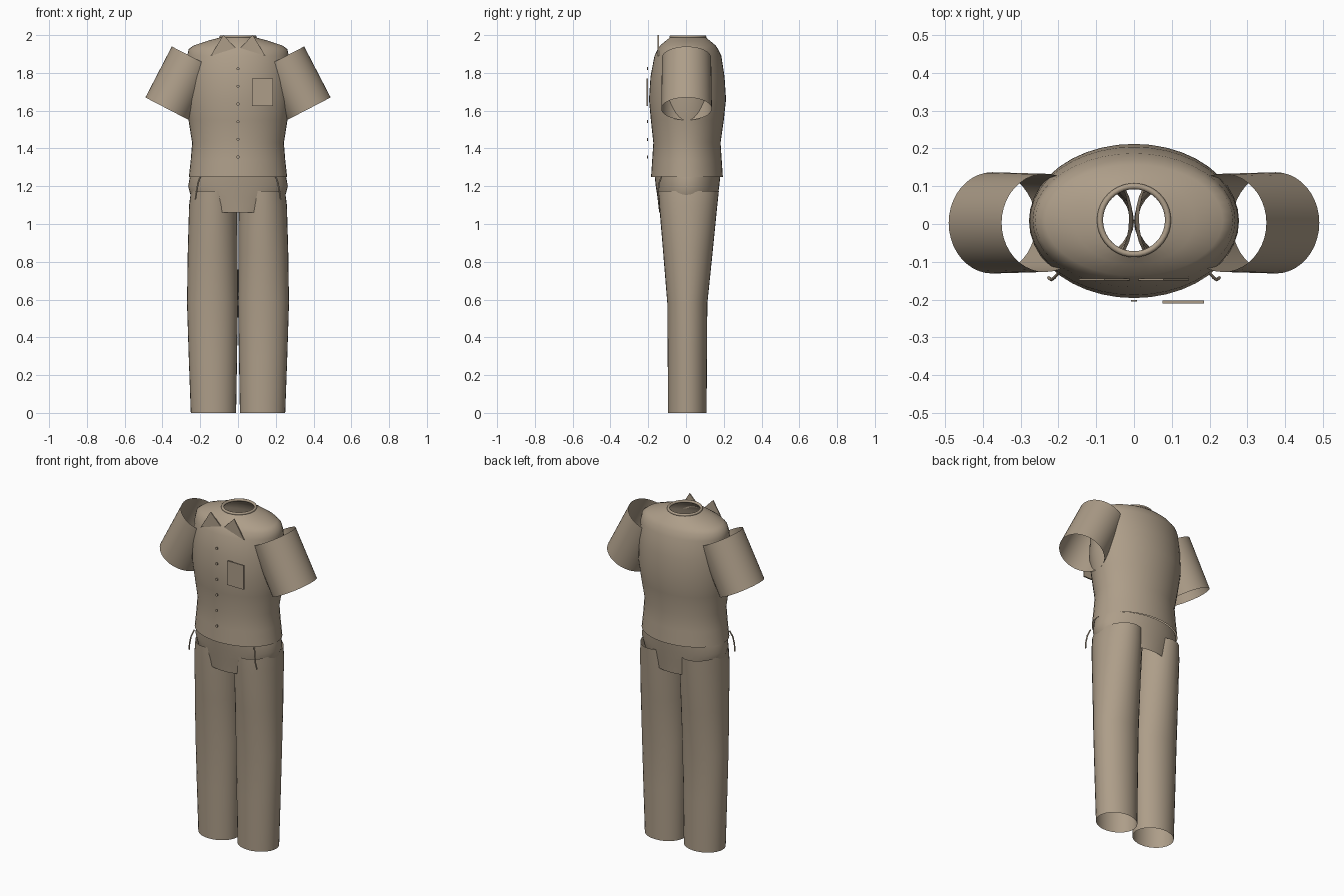
import bpy, bmesh, math
from mathutils import Vector, Matrix

cube = bpy.data.objects.get("Cube")
if cube:
    bpy.data.objects.remove(cube, do_unlink=True)

khaki = bpy.data.materials.new("khaki cloth")
khaki.use_nodes = True
COLOUR = (0.42, 0.34, 0.25, 1)
khaki.diffuse_color = COLOUR
bsdf = khaki.node_tree.nodes["Principled BSDF"]
bsdf.inputs["Base Color"].default_value = COLOUR
bsdf.inputs["Roughness"].default_value = 0.9


def finish(name, bm, smooth=True):
    mesh = bpy.data.meshes.new(name)
    bmesh.ops.recalc_face_normals(bm, faces=bm.faces[:])
    bm.to_mesh(mesh)
    bm.free()
    mesh.materials.append(khaki)
    obj = bpy.data.objects.new(name, mesh)
    bpy.context.collection.objects.link(obj)
    if smooth:
        mesh.polygons.foreach_set("use_smooth", [True] * len(mesh.polygons))
    return obj


def loft(name, rings, sides=40, matrix=Matrix()):
    """Open cloth tube through elliptical rings (z, cx, cy, rx, ry)."""
    bm = bmesh.new()
    loops = []
    for z, cx, cy, rx, ry in rings:
        angles = [2 * math.pi * i / sides for i in range(sides)]
        loops.append([bm.verts.new(matrix @ Vector(
            (cx + rx * math.cos(a), cy + ry * math.sin(a), z))) for a in angles])
    for low, high in zip(loops, loops[1:]):
        for i in range(sides):
            j = (i + 1) % sides
            bm.faces.new((low[i], low[j], high[j], high[i]))
    return finish(name, bm)


def plate(name, outline, y, thickness):
    """Thin upright panel from an (x, z) outline."""
    bm = bmesh.new()
    face = bm.faces.new([bm.verts.new((x, y, z)) for x, z in outline])
    new = bmesh.ops.extrude_face_region(bm, geom=[face])["geom"]
    moved = [v for v in new if isinstance(v, bmesh.types.BMVert)]
    bmesh.ops.translate(bm, verts=moved, vec=(0, thickness, 0))
    return finish(name, bm, smooth=False)


# Shirt body, hem to neck
loft("shirt_body", [
    (1.25, 0, 0.005, 0.26, 0.19), (1.34, 0, 0.005, 0.25, 0.184),
    (1.43, 0, 0.005, 0.243, 0.178), (1.55, 0, 0.007, 0.262, 0.193),
    (1.66, 0, 0.008, 0.278, 0.204), (1.78, 0, 0.008, 0.276, 0.196),
    (1.89, 0, 0.01, 0.268, 0.177), (1.925, 0, 0.01, 0.262, 0.16),
    (1.945, 0, 0.01, 0.235, 0.147), (1.97, 0, 0.01, 0.16, 0.117),
    (1.988, 0, 0.01, 0.093, 0.095)])

# Neckband ring
bm = bmesh.new()
tube = 0.008
for i in range(40):
    for j in range(10):
        a, b = 2 * math.pi * i / 40, 2 * math.pi * j / 10
        r = 0.09 + tube * math.cos(b)
        bm.verts.new((r * math.cos(a), 0.01 + r * math.sin(a), 1.991 + tube * math.sin(b)))
bm.verts.ensure_lookup_table()
for i in range(40):
    for j in range(10):
        k, m = (i + 1) % 40, (j + 1) % 10
        bm.faces.new([bm.verts[p * 10 + q] for p, q in ((i, j), (k, j), (k, m), (i, m))])
finish("neckband", bm)

# Chest pocket and button row
plate("chest_pocket", [(0.075, 1.625), (0.185, 1.625), (0.185, 1.77), (0.075, 1.77)], -0.21, 0.008)
for n in range(6):
    bm = bmesh.new()
    place = Matrix.Translation((0, -0.203, 1.355 + n * 0.0935)) @ Matrix.Rotation(math.pi / 2, 4, "X")
    bmesh.ops.create_cone(bm, cap_ends=True, segments=12, radius1=0.008,
                          radius2=0.008, depth=0.005, matrix=place)
    finish("button_%d" % (n + 1), bm, smooth=False)

# Paired parts
for side, s in (("left", 1), ("right", -1)):
    # Short sleeve: open cylinder sloping outward
    axis = Vector((s * 0.14, 0, -0.27))
    sleeve = Matrix.Translation((s * 0.235, 0.003, 1.88)) @ axis.to_track_quat("Z", "Y").to_matrix().to_4x4()
    loft(side + "_sleeve", [(0, 0, 0, 0.13, 0.13), (axis.length, 0, 0, 0.13, 0.134)],
         matrix=sleeve if abs((sleeve.to_3x3() @ Vector((0, 1, 0))).y) > 0.9
         else sleeve @ Matrix.Rotation(math.pi / 2, 4, "Z"))

    # Collar point
    plate(side + "_collar", [(s * 0.078, 2.0), (s * 0.145, 1.89), (s * 0.012, 1.932)], -0.15, 0.006)

    # Trouser leg
    loft(side + "_leg", [
        (0, s * 0.13, 0.007, 0.12, 0.102), (0.3, s * 0.133, 0.007, 0.128, 0.104),
        (0.58, s * 0.135, 0.007, 0.135, 0.106), (0.85, s * 0.134, 0.01, 0.132, 0.131),
        (1.1, s * 0.131, 0.012, 0.128, 0.154), (1.175, s * 0.131, 0.014, 0.118, 0.16)], sides=32)

    # Side pocket piping
    curve = bpy.data.curves.new(side + "_pocket_edge", "CURVE")
    curve.dimensions = "3D"
    curve.bevel_depth = 0.004
    curve.bevel_resolution = 2
    curve.use_fill_caps = True
    path = [(0.2, -0.13, 1.25), (0.212, -0.143, 1.215), (0.219, -0.148, 1.17), (0.226, -0.142, 1.13)]
    spline = curve.splines.new("POLY")
    spline.points.add(len(path) - 1)
    for point, (x, y, z) in zip(spline.points, path):
        point.co = (s * x, y, z, 1)
    curve.materials.append(khaki)
    bpy.context.collection.objects.link(bpy.data.objects.new(side + "_pocket_edge", curve))

# Trouser seat, open at both ends
loft("trouser_seat", [
    (1.06, 0, 0.008, 0.2, 0.15), (1.14, 0, 0.008, 0.248, 0.159),
    (1.2, 0, 0.008, 0.264, 0.168), (1.255, 0, 0.008, 0.254, 0.174)])
